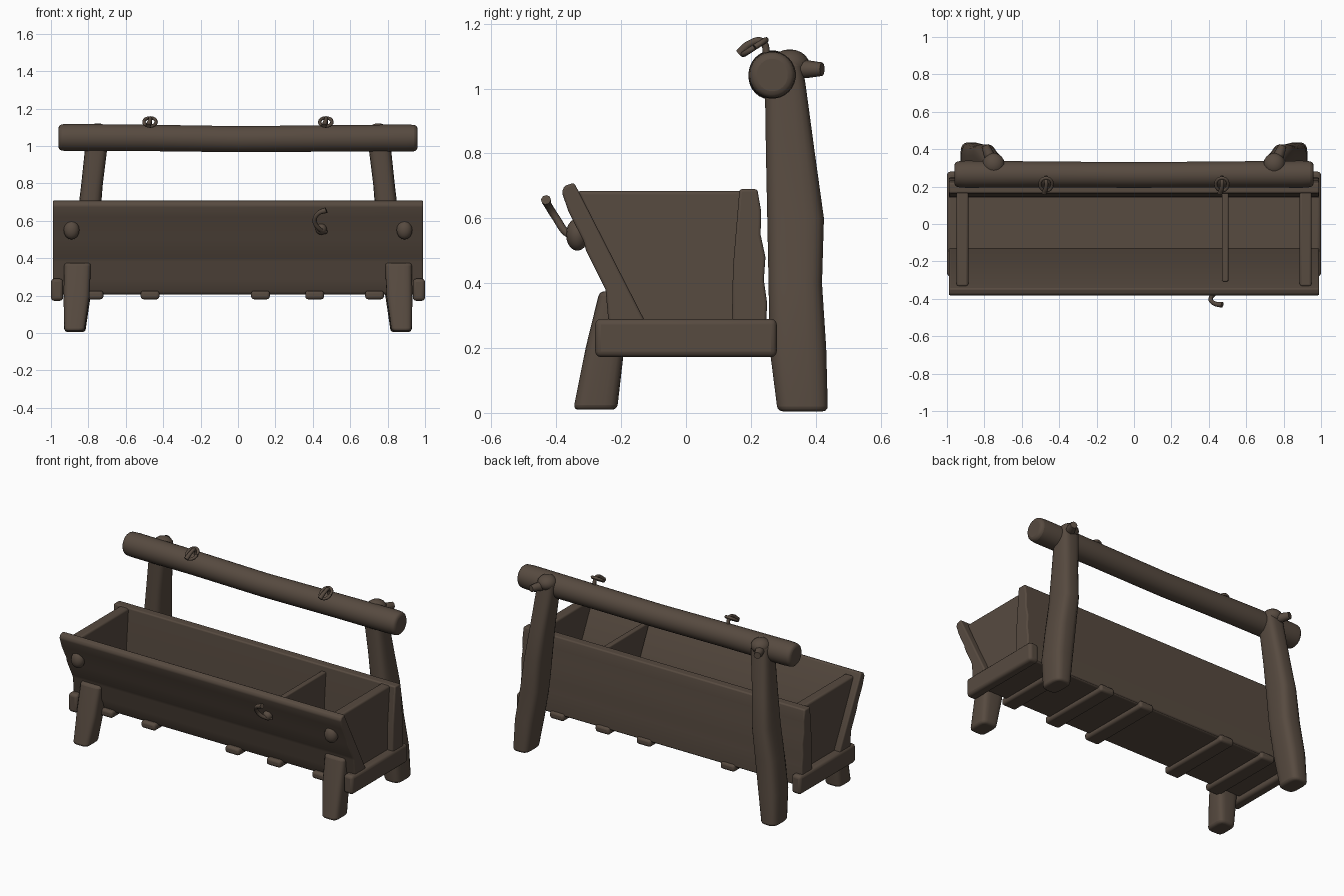
import bpy, bmesh, math
from mathutils import Vector

cube = bpy.data.objects.get("Cube")
if cube:
    bpy.data.objects.remove(cube, do_unlink=True)

wood = bpy.data.materials.new("dark_brown_wood")
wood.use_nodes = True
BROWN = (0.095, 0.069, 0.051, 1)
wood.diffuse_color = BROWN
wood.node_tree.nodes["Principled BSDF"].inputs["Base Color"].default_value = BROWN


def finish(obj, bevel=0.0):
    obj.data.materials.append(wood)
    if bevel:
        mod = obj.modifiers.new("soft_edges", 'BEVEL')
        mod.width, mod.segments = bevel, 3
        mod.limit_method, mod.angle_limit = 'ANGLE', math.radians(40)
    bpy.ops.object.select_all(action='DESELECT')
    obj.select_set(True)
    bpy.context.view_layer.objects.active = obj
    bpy.ops.object.shade_smooth_by_angle(angle=math.radians(50))
    return obj


def from_bmesh(name, bm, bevel=0.0):
    bmesh.ops.recalc_face_normals(bm, faces=bm.faces)
    mesh = bpy.data.meshes.new(name)
    bm.to_mesh(mesh)
    bm.free()
    obj = bpy.data.objects.new(name, mesh)
    bpy.context.collection.objects.link(obj)
    return finish(obj, bevel)


def skin(name, rings, bevel):
    bm = bmesh.new()
    loops = [[bm.verts.new(p) for p in ring] for ring in rings]
    n = len(loops[0])
    for a, b in zip(loops, loops[1:]):
        for i in range(n):
            j = (i + 1) % n
            bm.faces.new((a[i], a[j], b[j], b[i]))
    bm.faces.new(loops[0])
    bm.faces.new(loops[-1])
    return from_bmesh(name, bm, bevel)


def board(name, profile, x0, x1, bevel=0.012):
    """Side (y, z) outline run along x."""
    return skin(name, [[(x, y, z) for y, z in profile] for x in (x0, x1)], bevel)


def box(name, x, y, z, bevel=0.012):
    return board(name, [(y[0], z[0]), (y[1], z[0]), (y[1], z[1]), (y[0], z[1])], *x, bevel)


def log(name, stations, axis, power=1.0, bevel=0.015, n=20):
    """Rounded sections (centre, half sizes) strung along an axis."""
    rings = []
    for x, y, z, ra, rb in stations:
        ring = []
        for i in range(n):
            t = math.tau * (i + 0.5) / n
            c, s = math.cos(t), math.sin(t)
            u = ra * math.copysign(abs(c) ** power, c)
            v = rb * math.copysign(abs(s) ** power, s)
            ring.append((x + u, y + v, z) if axis == 'Z' else (x, y + u, z + v))
        rings.append(ring)
    return skin(name, rings, bevel)


def blob(name, centre, size):
    bm = bmesh.new()
    bmesh.ops.create_uvsphere(bm, u_segments=16, v_segments=10, radius=1)
    for v in bm.verts:
        v.co = Vector(centre) + v.co * Vector(size)
    return from_bmesh(name, bm)


def rod(name, points, radius, tips=1.0):
    curve = bpy.data.curves.new(name, 'CURVE')
    curve.dimensions = '3D'
    curve.bevel_depth, curve.bevel_resolution = radius, 2
    curve.use_fill_caps = True
    curve.resolution_u = 6
    spline = curve.splines.new('BEZIER')
    spline.bezier_points.add(len(points) - 1)
    for bp, p in zip(spline.bezier_points, points):
        bp.co = p
        bp.handle_left_type = bp.handle_right_type = 'AUTO'
    spline.bezier_points[-1].radius = tips
    obj = bpy.data.objects.new(name, curve)
    bpy.context.collection.objects.link(obj)
    bpy.ops.object.select_all(action='DESELECT')
    obj.select_set(True)
    bpy.context.view_layer.objects.active = obj
    bpy.ops.object.convert(target='MESH')
    return finish(bpy.context.view_layer.objects.active)


# Trough: sloping front, ridged back, floor and divider
board("front_panel", [(-0.345, 0.71), (-0.375, 0.70), (-0.383, 0.68), (-0.362, 0.62),
                      (-0.316, 0.53), (-0.308, 0.50), (-0.258, 0.40), (-0.248, 0.38),
                      (-0.24, 0.29), (-0.20, 0.21), (-0.13, 0.21), (-0.13, 0.29)],
      -0.99, 0.99, 0.008)
board("back_panel", [(0.165, 0.69), (0.22, 0.69), (0.232, 0.62), (0.23, 0.55),
                     (0.245, 0.48), (0.24, 0.41), (0.25, 0.34), (0.245, 0.21),
                     (0.14, 0.21), (0.145, 0.45)], -0.99, 0.99, 0.008)
box("floor", (-0.95, 0.95), (-0.20, 0.24), (0.205, 0.285))
board("divider", [(-0.31, 0.655), (0.18, 0.655), (0.18, 0.27), (-0.12, 0.27)], 0.47, 0.505, 0.008)

# Slats under the floor
for i, x in enumerate((-0.77, -0.47, 0.12, 0.41, 0.73)):
    box(f"floor_slat_{i + 1}", (x - 0.05, x + 0.05), (-0.235, 0.26), (0.18, 0.225), 0.015)

for side, s in (("left", 1), ("right", -1)):
    # End wall and the beam beneath it
    board(f"{side}_end_wall", [(-0.335, 0.685), (0.19, 0.685), (0.19, 0.25), (-0.13, 0.25)],
          s * 0.885, s * 0.95)
    box(f"{side}_end_beam", (s * 0.935, s * 1.0), (-0.28, 0.28), (0.172, 0.29), 0.018)

    # Splayed front leg and the peg above it
    log(f"{side}_front_leg", [(s * 0.875, -0.28, 0.01, 0.055, 0.068),
                              (s * 0.863, -0.25, 0.20, 0.07, 0.06),
                              (s * 0.858, -0.225, 0.375, 0.072, 0.042)], 'Z', 0.5)
    blob(f"{side}_front_peg", (s * 0.89, -0.335, 0.55), (0.042, 0.035, 0.05))

    # Leaning back post with its forked top around the rail
    log(f"{side}_back_post", [(s * 0.872, 0.36, 0.005, 0.056, 0.078),
                              (s * 0.855, 0.345, 0.20, 0.068, 0.088),
                              (s * 0.825, 0.337, 0.40, 0.07, 0.083),
                              (s * 0.80, 0.338, 0.60, 0.062, 0.088),
                              (s * 0.78, 0.322, 0.80, 0.058, 0.076),
                              (s * 0.757, 0.307, 1.0, 0.06, 0.064),
                              (s * 0.75, 0.30, 1.085, 0.06, 0.058)], 'Z', 0.6)
    blob(f"{side}_post_fork", (s * 0.75, 0.32, 1.075), (0.058, 0.06, 0.046))
    rod(f"{side}_post_stub", [(s * 0.75, 0.32, 1.06), (s * 0.775, 0.37, 1.06),
                              (s * 0.795, 0.42, 1.06)], 0.028, 0.75)

    # Tie ring on the rail
    cx = s * 0.47
    ring = [(cx + 0.033 * math.cos(t), 0.212 + 0.034 * math.sin(t), 1.128 + 0.022 * math.sin(t))
            for t in [math.tau * k / 10 for k in range(11)]]
    rod(f"{side}_tie_ring", ring, 0.009)
    rod(f"{side}_ring_stem", [(cx, 0.25, 1.10), (cx, 0.235, 1.145), (cx, 0.20, 1.14),
                              (cx - 0.01, 0.165, 1.108)], 0.011, 1.3)

# Round rail along the top
log("top_rail", [(-0.96, 0.266, 1.045, 0.068, 0.07), (-0.90, 0.266, 1.045, 0.073, 0.073),
                 (-0.5, 0.265, 1.043, 0.07, 0.071), (0, 0.262, 1.036, 0.069, 0.07),
                 (0.5, 0.265, 1.04, 0.07, 0.071), (0.90, 0.266, 1.042, 0.073, 0.073),
                 (0.96, 0.266, 1.042, 0.068, 0.07)], 'X', 1.0, 0.02, 28)

# Small curled hook on the front
rod("front_hook", [(0.47, -0.33, 0.54), (0.435, -0.368, 0.555), (0.41, -0.40, 0.60),
                   (0.43, -0.425, 0.64), (0.472, -0.432, 0.657)], 0.012, 1.3)
blob("hook_base", (0.445, -0.335, 0.555), (0.03, 0.03, 0.03))
